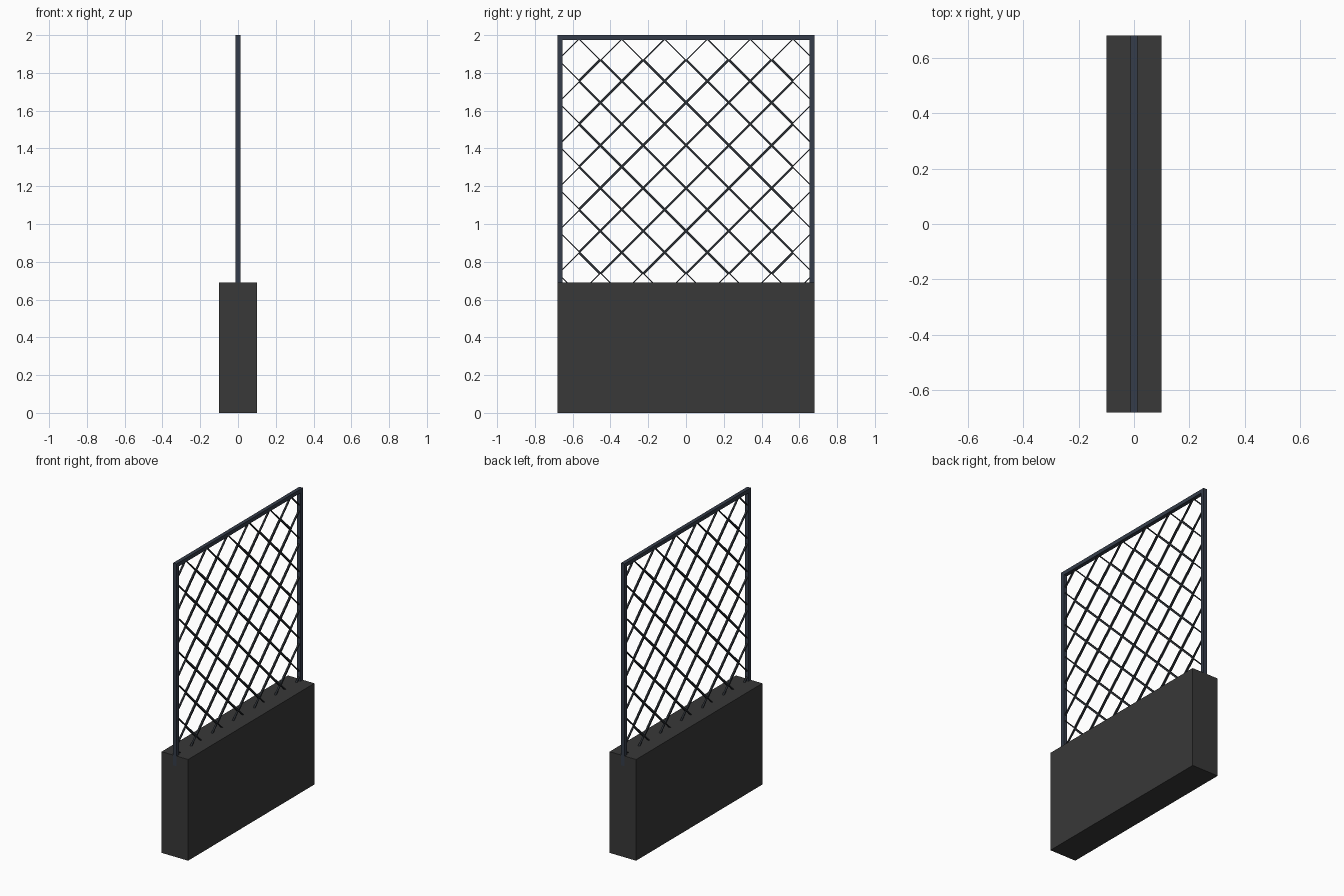
import bpy, bmesh
from math import sqrt
from mathutils import Vector, Matrix

if "Cube" in bpy.data.objects:
    bpy.data.objects.remove(bpy.data.objects["Cube"])


def material(name, color):
    m = bpy.data.materials.new(name)
    m.diffuse_color = (*color, 1)
    m.use_nodes = True
    m.node_tree.nodes["Principled BSDF"].inputs["Base Color"].default_value = m.diffuse_color
    return m


dark_grey = material("dark_grey", (0.04, 0.04, 0.04))
blue_grey = material("blue_grey", (0.035, 0.046, 0.067))
wire_grey = material("wire_grey", (0.022, 0.026, 0.032))


def finish(name, bm, mat):
    me = bpy.data.meshes.new(name)
    bm.to_mesh(me)
    bm.free()
    ob = bpy.data.objects.new(name, me)
    me.materials.append(mat)
    bpy.context.collection.objects.link(ob)


def box(name, lo, hi, mat):
    lo, hi = Vector(lo), Vector(hi)
    bm = bmesh.new()
    bmesh.ops.create_cube(bm, size=1, matrix=Matrix.Translation((lo + hi) / 2)
                          @ Matrix.Diagonal((*(hi - lo), 1)))
    finish(name, bm, mat)


W, BASE, T = 0.68, 0.69, 0.013   # half width, base height, half frame bar

# planter base
box("planter_base", (-0.10, -W, 0), (0.10, W, BASE), dark_grey)

# frame posts and top rail
for side, y in (("front", -W), ("back", W - 2 * T)):
    box(side + "_post", (-T, y, BASE - 0.07), (T, y + 2 * T, 2 - 2 * T), blue_grey)
box("top_rail", (-T, -W, 2 - 2 * T), (T, W, 2), blue_grey)

# diagonal trellis: 6 x 6 diamonds, half-width wires along the zigzag border
STEP, MID, WIRE = W / 6, 1.303, 0.012
bm = bmesh.new()


def bar(a, b, width, shift=(0, 0)):
    a, b = Vector(a), Vector(b)
    d = (b - a).normalized()
    c = (a + b) / 2 * STEP + Vector(shift)
    rot = Matrix(((1, 0, 0), (0, d.x, -d.y), (0, d.y, d.x))).to_4x4()
    size = (WIRE, (b - a).length * STEP, width)
    bmesh.ops.create_cube(bm, size=1, matrix=Matrix.Translation((0, c.x, MID + c.y))
                          @ rot @ Matrix.Diagonal((*size, 1)))


def border(tip, inner):
    # shift the thin wire toward the centre of its diamond
    tip, inner = Vector(tip), Vector(inner)
    centre = Vector((tip.x, inner.y)) if abs(tip.y) == 6 else Vector((inner.x, tip.y))
    inward = (centre - (tip + inner) / 2).normalized()
    bar(tip, inner, WIRE / 2, inward * WIRE / 4)


for m in (1, -1):
    for c in range(-11, 12, 2):
        y0, y1 = max(-6, c - 6), min(6, c + 6)
        p = lambda y: (m * y, y - c)
        border(p(y0), p(y0 + 1))
        if y1 - y0 > 1:
            border(p(y1), p(y1 - 1))
            bar(p(y0 + 1), p(y1 - 1), WIRE)
finish("trellis", bm, wire_grey)
